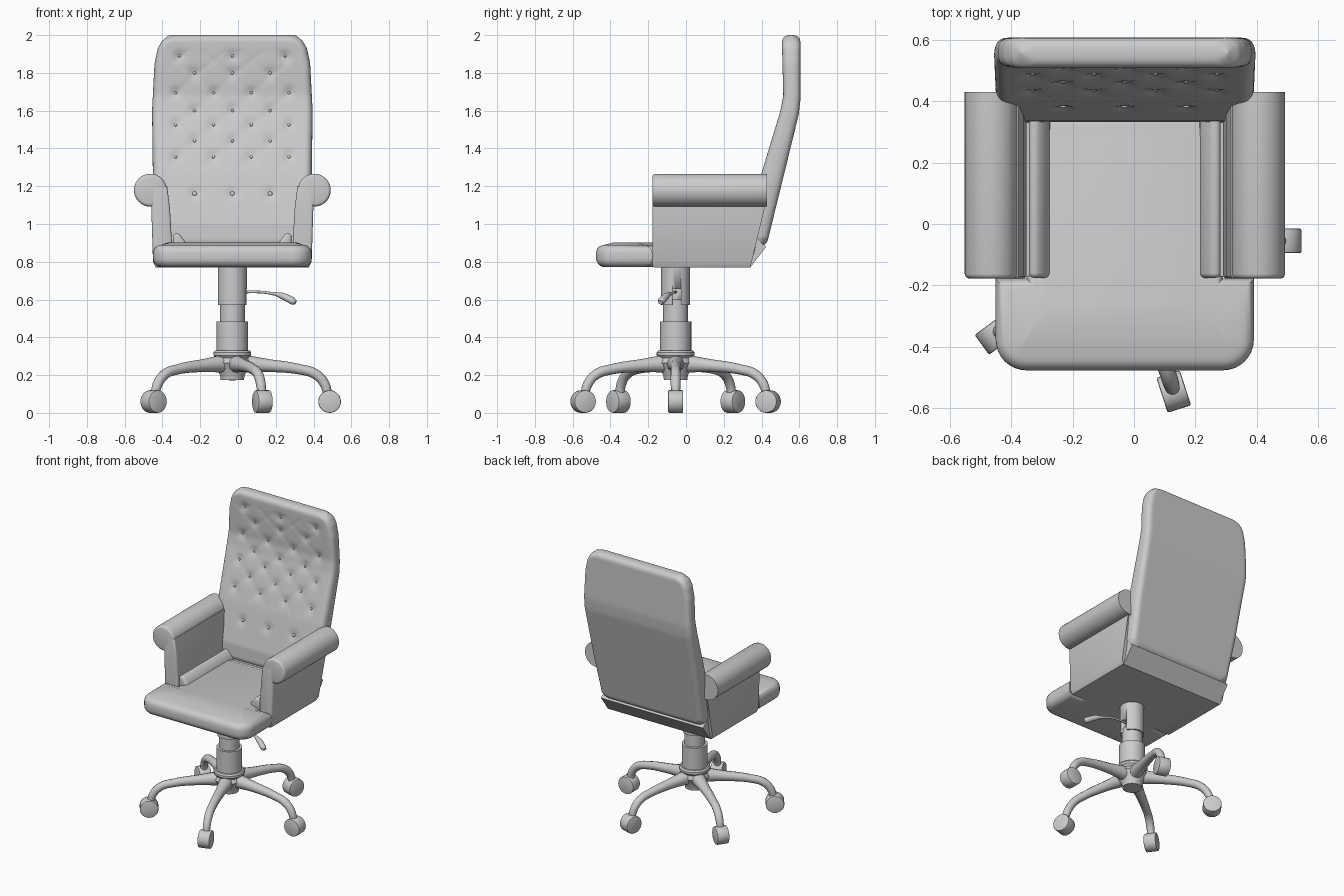
import bpy, bmesh, math
from mathutils import Vector, Matrix

if "Cube" in bpy.data.objects:
    bpy.data.objects.remove(bpy.data.objects["Cube"], do_unlink=True)

CX, CY = -0.03, -0.055      # chair centre line and column position

grey = bpy.data.materials.new("light grey")
grey.use_nodes = True
grey.diffuse_color = (0.6, 0.6, 0.6, 1)
grey.node_tree.nodes["Principled BSDF"].inputs["Base Color"].default_value = (0.6, 0.6, 0.6, 1)


def finish(name, bm, angle=35):
    bmesh.ops.recalc_face_normals(bm, faces=bm.faces[:])
    me = bpy.data.meshes.new(name)
    bm.to_mesh(me)
    bm.free()
    me.materials.append(grey)
    ob = bpy.data.objects.new(name, me)
    bpy.context.collection.objects.link(ob)
    bpy.ops.object.select_all(action="DESELECT")
    ob.select_set(True)
    bpy.context.view_layer.objects.active = ob
    bpy.ops.object.shade_smooth_by_angle(angle=math.radians(angle))
    return ob


def prism(points, depth):
    """Extrude a closed 3D outline along a vector; returns the bmesh."""
    bm = bmesh.new()
    face = bm.faces.new([bm.verts.new(p) for p in points])
    ext = bmesh.ops.extrude_face_region(bm, geom=[face])
    for v in ext["geom"]:
        if isinstance(v, bmesh.types.BMVert):
            v.co += Vector(depth)
    bmesh.ops.recalc_face_normals(bm, faces=bm.faces[:])
    return bm


def bevel(bm, width, segments, rule):
    edges = [e for e in bm.edges if rule(e)]
    bmesh.ops.bevel(bm, geom=edges, offset=width, segments=segments, profile=0.5, affect="EDGES")


def lathe(name, profile, steps=32):
    """Spin (radius, z) points about the column axis."""
    bm = bmesh.new()
    verts = [bm.verts.new((CX + r, CY, z)) for r, z in profile]
    edges = [bm.edges.new(p) for p in zip(verts, verts[1:])]
    bmesh.ops.spin(bm, geom=verts + edges, cent=(CX, CY, 0), axis=(0, 0, 1),
                   angle=2 * math.pi, steps=steps, use_merge=True)
    bmesh.ops.remove_doubles(bm, verts=bm.verts[:], dist=1e-4)
    return finish(name, bm)


def tube(name, points, radii, scale=(1, 1, 1)):
    cu = bpy.data.curves.new(name, "CURVE")
    cu.dimensions = "3D"
    cu.bevel_depth, cu.bevel_resolution, cu.use_fill_caps = 1, 4, True
    sp = cu.splines.new("BEZIER")
    sp.bezier_points.add(len(points) - 1)
    for bp, co, r in zip(sp.bezier_points, points, radii):
        bp.co, bp.radius = co, r
        bp.handle_left_type = bp.handle_right_type = "AUTO"
    sp.resolution_u = 6
    cu.materials.append(grey)
    ob = bpy.data.objects.new(name, cu)
    bpy.context.collection.objects.link(ob)
    return ob


def lerp(table, z):
    """Piecewise linear lookup in rising (z, value) pairs."""
    for (z0, a), (z1, b) in zip(table, table[1:]):
        if z <= z1:
            return a + (b - a) * max(0, (z - z0) / (z1 - z0))
    return table[-1][1]


# Tufted backrest: front and rear sheets meeting along a rounded rim
Z0, Z1, RIM = 0.88, 2.0, 0.045
WIDTH = [(0.88, 0.385), (0.93, 0.405), (1.2, 0.42), (1.6, 0.425), (1.85, 0.412),
         (1.93, 0.395), (1.97, 0.372), (2.0, 0.335)]
FRONT = [(0.88, 0.33), (1.0, 0.335), (1.27, 0.40), (1.6, 0.5), (1.68, 0.515), (2.0, 0.507)]
REAR = [(0.88, 0.425), (1.58, 0.597), (1.66, 0.606), (2.0, 0.606)]
THREE, FOUR = (-0.2, 0, 0.2), (-0.3, -0.1, 0.1, 0.3)
ROWS = [(1.89, (-0.28, 0, 0.28)), (1.8, THREE), (1.695, FOUR), (1.6, THREE),
        (1.525, FOUR), (1.44, THREE), (1.355, FOUR), (1.16, THREE)]
BUTTONS = [(x, z) for z, xs in ROWS for x in xs]


def dimple(x, z):
    d = sum(0.012 * math.exp(-((x - a) ** 2 + (z - b) ** 2) / 0.0007) for a, b in BUTTONS)
    if 1.3 < z < 1.92 and abs(x) < 0.36:    # diagonal pleats
        for s in (-1, 1):
            phase = (x / 0.2 + s * (z - 1.355) / 0.17) * math.pi + math.pi / 2
            d += 0.004 * max(0, 1 - abs(math.sin(phase)) * 4) * min(1, (0.36 - abs(x)) * 10)
    return d


NU, NV = 72, 90
bm = bmesh.new()
for side in (0, 1):
    grid = []
    for j in range(NV + 1):
        z = Z0 + (Z1 - Z0) * (1 - math.cos(math.pi * j / NV)) / 2
        w, f, r = (lerp(t, z) for t in (WIDTH, FRONT, REAR))
        row = []
        for i in range(NU + 1):
            u = -math.cos(math.pi * i / NU)
            d = min(1, w * (1 - abs(u)) / RIM) * min(1, (Z1 - z) / RIM) * min(1, (z - Z0) / RIM)
            g = (1 - (1 - d) ** 2.6) ** (1 / 2.6)
            y = (f + r) / 2 + (r - f) / 2 * g * (1 if side else -1)
            if not side:
                y += dimple(w * u, z) * g
            row.append(bm.verts.new((CX + w * u, y, z)))
        grid.append(row)
    for a, b in zip(grid, grid[1:]):
        for i in range(NU):
            bm.faces.new((a[i], a[i + 1], b[i + 1], b[i]))
bmesh.ops.remove_doubles(bm, verts=bm.verts[:], dist=1e-5)
finish("backrest", bm, 50)

# Upholstery buttons
bm = bmesh.new()
for x, z in BUTTONS:
    size = 0.012 if z < 1.2 else 0.008
    m = Matrix.Translation((CX + x, lerp(FRONT, z) + 0.009, z)) @ Matrix.Diagonal((1, 0.5, 1, 1))
    bmesh.ops.create_uvsphere(bm, u_segments=12, v_segments=8, radius=size, matrix=m)
finish("back_buttons", bm)

# T-shaped seat cushion with rounded front corners and a crowned top
half = []
for k in range(9):
    a = math.pi / 2 * k / 8
    half.append((0.32 + 0.1 * math.sin(a), -0.376 - 0.1 * math.cos(a)))
half += [(0.42, -0.178), (0.32, -0.178), (0.32, 0.36)]
outline = half + [(-x, y) for x, y in reversed(half)]
bm = prism([(CX + x, y, 0.772) for x, y in outline], (0, 0, 0.118))
bevel(bm, 0.045, 5, lambda e: abs(e.verts[0].co.z - e.verts[1].co.z) < 1e-4)
top = max(bm.faces, key=lambda f: f.calc_center_median().z + f.calc_area())
bmesh.ops.inset_region(bm, faces=[top], thickness=0.05)
for v in top.verts:
    v.co.z += 0.013
finish("seat_cushion", bm, 40)

# Seat shell between the arms, sloping up under the backrest
shell = [(-0.17, 0.77), (0.34, 0.77), (0.425, 0.88), (0.36, 0.93), (0.33, 0.87), (-0.17, 0.87)]
bm = prism([(CX - 0.4, y, z) for y, z in shell], (0.8, 0, 0))
finish("seat_shell", bm)

for side, label in ((1, "left"), (-1, "right")):
    # Arm panel with a raked rear edge
    panel = [(0.405, 0.77), (0.42, 0.80), (0.43, 1.12), (0.43, 1.2), (0.345, 1.2),
             (0.33, 1.08), (0.32, 0.9), (0.32, 0.77)]
    bm = prism([(CX + side * x, -0.178, z) for x, z in panel], (0, 0.6, 0))
    for v in bm.verts:
        if v.co.y > 0:
            v.co.y = 0.34 + 0.085 * min(1, (v.co.z - 0.77) / 0.33)
    bevel(bm, 0.012, 3, lambda e: all(v.co.y < 0 for v in e.verts))
    finish(label + "_arm_panel", bm)

    # Rolled arm top
    bm = bmesh.new()
    m = Matrix.Translation((CX + side * 0.434, 0.126, 1.179)) @ Matrix.Rotation(math.pi / 2, 4, "X")
    bmesh.ops.create_cone(bm, cap_ends=True, segments=40, radius1=0.087, radius2=0.087,
                          depth=0.608, matrix=m)
    bevel(bm, 0.016, 3, lambda e: all(v.co.y < 0 for v in e.verts))
    finish(label + "_arm_roll", bm)

    # Small bolster between seat and arm
    wedge = [(0.312, 0.86), (0.312, 0.94), (0.298, 0.952), (0.278, 0.945), (0.245, 0.9), (0.24, 0.86)]
    bm = prism([(CX + side * x, -0.175, z) for x, z in wedge], (0, 0.54, 0))
    bevel(bm, 0.015, 3, lambda e: all(v.co.y < 0 for v in e.verts))
    finish(label + "_bolster", bm, 60)

# Gas column: sleeve with a lever slot, piston, lower tube and hub
sleeve = lathe("upper_sleeve", [(0, 0.78), (0.077, 0.78), (0.077, 0.57), (0, 0.57)])
bm = bmesh.new()
bmesh.ops.create_cube(bm, size=1, matrix=Matrix.Translation((CX + 0.08, CY + 0.005, 0.6))
                      @ Matrix.Diagonal((0.08, 0.045, 0.11, 1)))
cutter = finish("slot_cutter", bm)
cutter.hide_render = True
cutter.hide_viewport = True
cut = sleeve.modifiers.new("slot", "BOOLEAN")
cut.object, cut.operation = cutter, "DIFFERENCE"
lathe("piston", [(0, 0.6), (0.066, 0.6), (0.066, 0.47), (0, 0.47)])
lathe("lower_tube", [(0, 0.485), (0.083, 0.485), (0.083, 0.32), (0, 0.32)])
lathe("hub", [(0, 0.33), (0.092, 0.33), (0.1, 0.32), (0.1, 0.305), (0.088, 0.29), (0.1, 0.265),
              (0.065, 0.2), (0.062, 0.175), (0, 0.172)])

# Height lever with a flat paddle
tube("lever_rod", [(0.0, CY, 0.64), (0.14, CY - 0.01, 0.638), (0.21, CY - 0.035, 0.625)],
     [0.007, 0.007, 0.008])
tube("lever_paddle", [(0.19, CY - 0.03, 0.632), (0.24, CY - 0.05, 0.617), (0.29, CY - 0.075, 0.592),
                      (0.305, CY - 0.08, 0.585)], [0.008, 0.018, 0.02, 0.012])

# Five curved legs, each ending in a caster
for k in range(5):
    turn = Matrix.Translation((CX, CY, 0)) @ Matrix.Rotation(math.radians(72 * k), 4, "Z")
    path = [(0.03, 0, 0.262), (0.2, 0, 0.25), (0.36, 0, 0.23), (0.44, 0, 0.205),
            (0.49, 0, 0.15), (0.507, 0, 0.08)]
    leg = tube("leg_%d" % (k + 1), path, [0.05, 0.033, 0.027, 0.027, 0.026, 0.022])
    leg.matrix_world = turn
    bm = bmesh.new()
    m = turn @ Matrix.Translation((0.515, 0, 0.06)) @ Matrix.Rotation(math.pi / 2, 4, "X")
    bmesh.ops.create_cone(bm, cap_ends=True, segments=28, radius1=0.06, radius2=0.06,
                          depth=0.08, matrix=m)
    caps = [f for f in bm.faces if len(f.verts) > 4]
    bmesh.ops.bevel(bm, geom=list({e for f in caps for e in f.edges}), offset=0.006,
                    segments=2, profile=0.5, affect="EDGES")
    finish("caster_%d" % (k + 1), bm)
